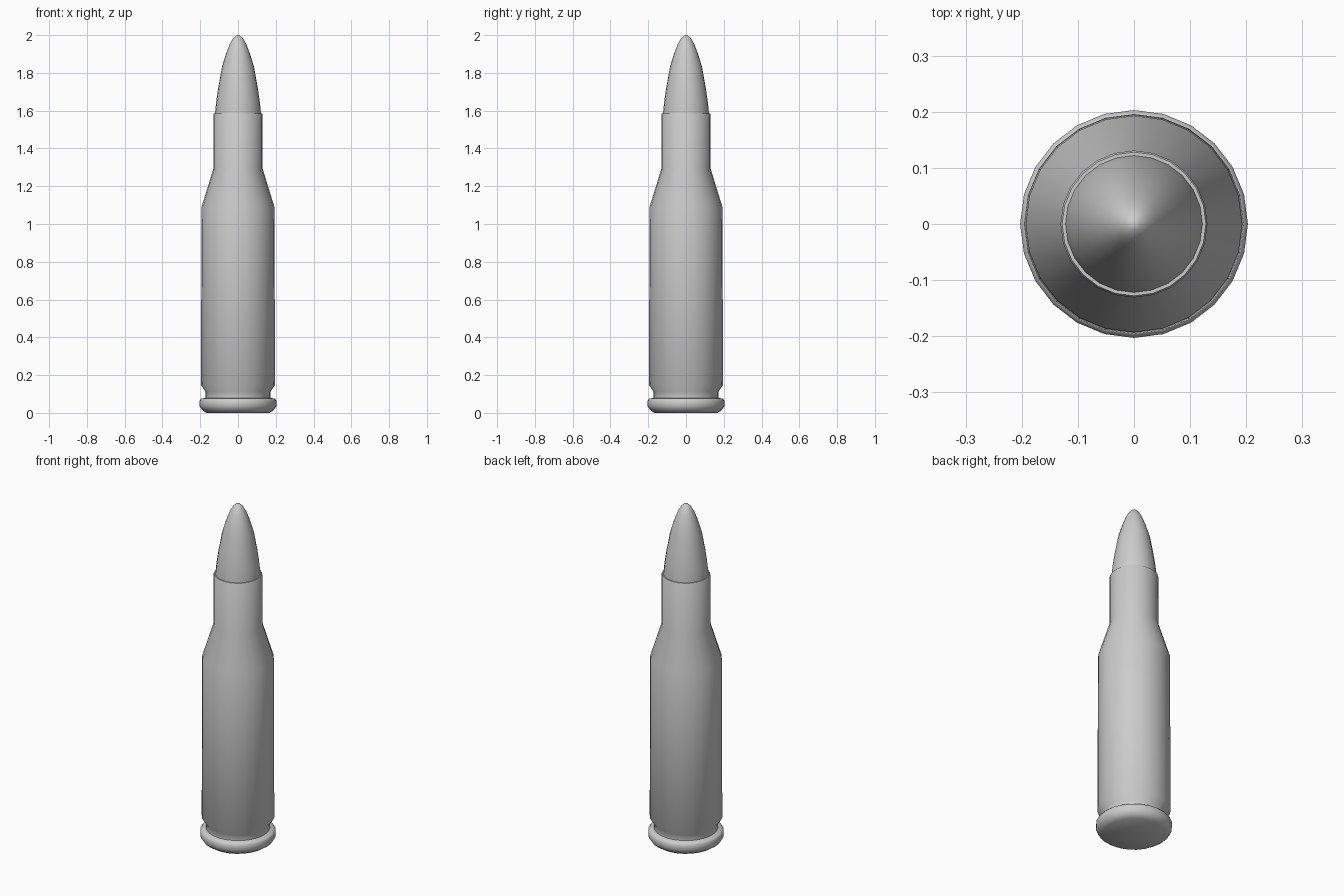
import bpy, bmesh, math

if "Cube" in bpy.data.objects:
    bpy.data.objects.remove(bpy.data.objects["Cube"])

SIDES = 24


def lathe(name, profile, angle=30):
    """Revolve (radius, z) points around z; radius 0 becomes a pole, open ends are capped."""
    bm = bmesh.new()
    rings = []
    for r, z in profile:
        if r == 0:
            rings.append([bm.verts.new((0, 0, z))] * SIDES)
        else:
            rings.append([bm.verts.new((r * math.cos(2 * math.pi * i / SIDES),
                                        r * math.sin(2 * math.pi * i / SIDES), z))
                          for i in range(SIDES)])
    for lo, hi in zip(rings, rings[1:]):
        for i in range(SIDES):
            j = (i + 1) % SIDES
            corners = [lo[i], lo[j], hi[j], hi[i]]
            bm.faces.new(list(dict.fromkeys(corners)))
    if profile[0][0] > 0:
        bm.faces.new(rings[0][::-1])
    if profile[-1][0] > 0:
        bm.faces.new(rings[-1])
    bmesh.ops.recalc_face_normals(bm, faces=bm.faces)
    mesh = bpy.data.meshes.new(name)
    bm.to_mesh(mesh)
    bm.free()
    obj = bpy.data.objects.new(name, mesh)
    bpy.context.collection.objects.link(obj)
    bpy.ops.object.select_all(action='DESELECT')
    obj.select_set(True)
    bpy.context.view_layer.objects.active = obj
    bpy.ops.object.shade_smooth_by_angle(angle=math.radians(angle))
    return obj


# Case: rim, extractor groove, body, shoulder and neck
lathe("case", [(0.168, 0), (0.190, 0.015), (0.203, 0.035), (0.203, 0.065),
               (0.195, 0.075), (0.172, 0.080), (0.172, 0.112), (0.196, 0.147),
               (0.193, 1.09), (0.131, 1.29), (0.131, 1.58), (0.128, 1.585)], 50)

# Pointed tip seated in the neck
lathe("tip", [(0.123, 1.50), (0.122, 1.585), (0.115, 1.65), (0.105, 1.72),
              (0.085, 1.83), (0.064, 1.90), (0.045, 1.95), (0.027, 1.982),
              (0.012, 1.996), (0, 2.0)], 50)
